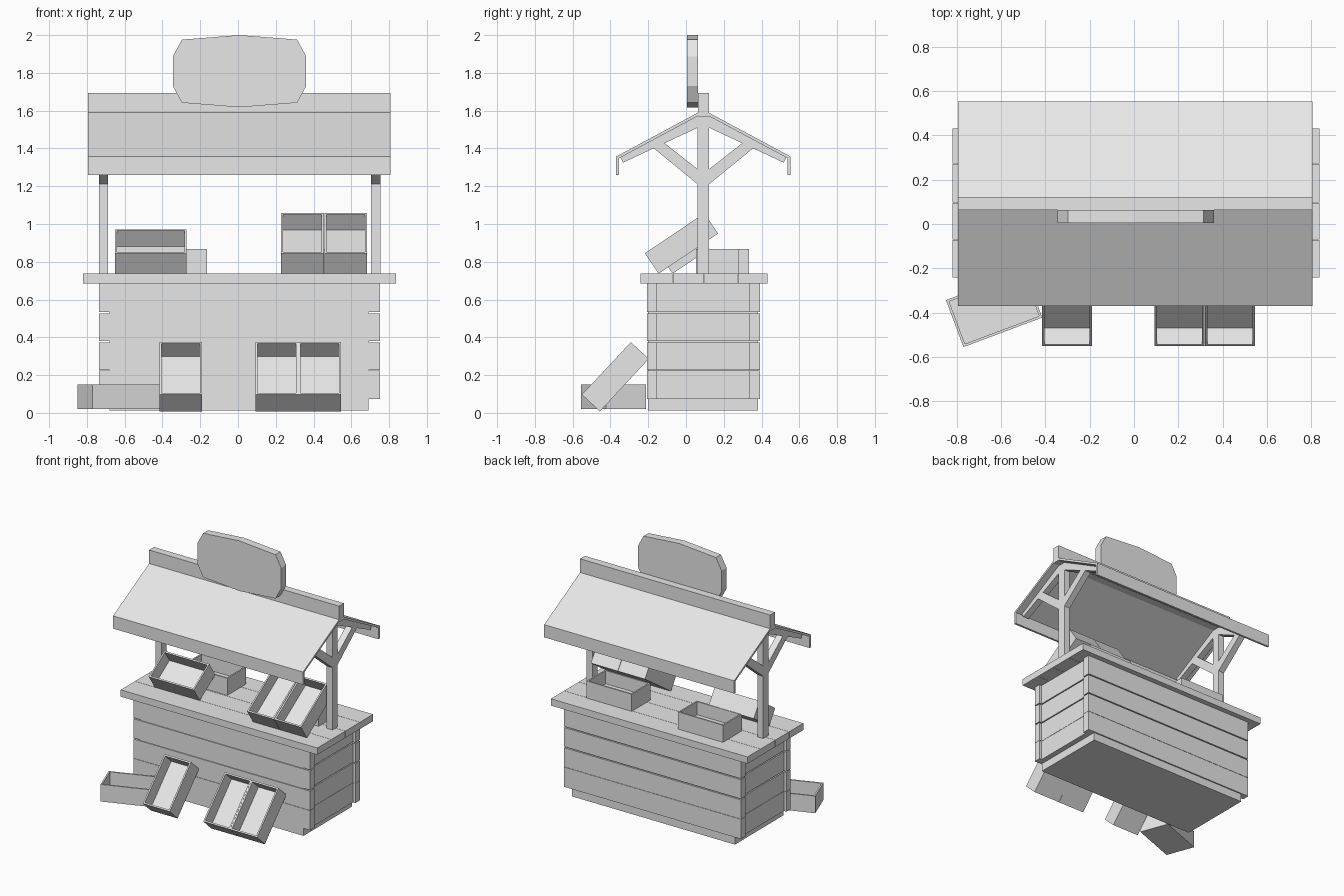
import bpy, bmesh, math

cube = bpy.data.objects.get("Cube")
if cube:
    bpy.data.objects.remove(cube, do_unlink=True)

wood = bpy.data.materials.new("pale_grey")
wood.use_nodes = True
GREY = (0.8, 0.8, 0.8, 1)
wood.diffuse_color = GREY
wood.node_tree.nodes["Principled BSDF"].inputs["Base Color"].default_value = GREY


def finish(name, bm):
    bmesh.ops.recalc_face_normals(bm, faces=bm.faces)
    mesh = bpy.data.meshes.new(name)
    bm.to_mesh(mesh)
    bm.free()
    mesh.materials.append(wood)
    obj = bpy.data.objects.new(name, mesh)
    bpy.context.collection.objects.link(obj)
    return obj


def prism(name, outline, start, end, axis="x"):
    """Extrude a flat outline along x (outline is y, z) or y (outline is x, z)."""
    bm = bmesh.new()
    if axis == "x":
        verts = [bm.verts.new((start, a, b)) for a, b in outline]
        step = (end - start, 0, 0)
    else:
        verts = [bm.verts.new((a, start, b)) for a, b in outline]
        step = (0, end - start, 0)
    face = bm.faces.new(verts)
    ext = bmesh.ops.extrude_face_region(bm, geom=[face], use_keep_orig=True)
    moved = [v for v in ext["geom"] if isinstance(v, bmesh.types.BMVert)]
    bmesh.ops.translate(bm, verts=moved, vec=step)
    return finish(name, bm)


def box(name, xs, ys, zs):
    (y0, y1), (z0, z1) = ys, zs
    return prism(name, [(y0, z0), (y1, z0), (y1, z1), (y0, z1)], *xs)


LONG, SHORT, TALL = 0.38, 0.226, 0.13


def crate(name, width, depth, loc, tilt=0, turn=0):
    """Open crate whose origin is the middle of its lower front edge."""
    bm = bmesh.new()
    bmesh.ops.create_cube(bm, size=1)
    for v in bm.verts:
        v.co = (v.co.x * width, (v.co.y + 0.5) * depth, (v.co.z + 0.5) * TALL)
    bm.normal_update()
    top = max(bm.faces, key=lambda f: f.calc_center_median().z)
    bmesh.ops.inset_region(bm, faces=[top], thickness=0.016)
    ext = bmesh.ops.extrude_face_region(bm, geom=[top])
    bmesh.ops.translate(bm, vec=(0, 0, -0.1),
                        verts=[v for v in ext["geom"] if isinstance(v, bmesh.types.BMVert)])
    if top.is_valid:
        bm.faces.remove(top)
    obj = finish(name, bm)
    obj.location = loc
    obj.rotation_euler = (math.radians(tilt), 0, math.radians(turn))


MID = 0.008     # centre line of the stall across x
RIDGE = 0.092   # centre line of the posts and roof along y

# Counter body: plinth, then four rows of boards on every side
box("plinth", (-0.68, 0.692), (-0.2, 0.382), (0.013, 0.68))
rows = [(0.074, 0.224), (0.226, 0.372), (0.38, 0.526), (0.534, 0.684)]
for i, zs in enumerate(rows):
    box(f"front_board_{i}", (-0.737, 0.753), (-0.207, -0.155), zs)
    box(f"back_board_{i}", (-0.737, 0.753), (0.337, 0.392), zs)
    box(f"right_board_{i}", (-0.717, -0.67), (-0.155, 0.337), zs)
    box(f"left_board_{i}", (0.68, 0.733), (-0.155, 0.337), zs)

# Counter top planks
edges = [-0.242, -0.071, 0.096, 0.273, 0.432]
for i, (a, b) in enumerate(zip(edges, edges[1:])):
    box(f"counter_plank_{i}", (-0.82, 0.837), (a + 0.001, b - 0.001), (0.685, 0.737))

# Posts, each with a rafter and brace to the front and back
for side, xs in (("right", (-0.737, -0.687)), ("left", (0.704, 0.754))):
    box(f"{side}_post", xs, (RIDGE - 0.031, RIDGE + 0.031), (0.735, 1.58))
    for end, s in (("front", -1), ("back", 1)):
        rafter = [(0, 1.595), (0.44, 1.355), (0.425, 1.325), (0.03, 1.51), (0, 1.51)]
        brace = [(0, 1.205), (0.03, 1.21), (0.268, 1.405), (0.208, 1.43), (0.03, 1.29), (0, 1.29)]
        prism(f"{side}_{end}_rafter", [(RIDGE + s * y, z) for y, z in rafter], *xs)
        prism(f"{side}_{end}_brace", [(RIDGE + s * y, z) for y, z in brace], *xs)

# Pitched roof with hanging edges, and the ridge beam
half = [(0.462, 1.26), (0.462, 1.357), (0, 1.605)]
under = [(0, 1.587), (0.446, 1.348), (0.446, 1.26)]
roof = ([(RIDGE - y, z) for y, z in half] + [(RIDGE + y, z) for y, z in half[1::-1]]
        + [(RIDGE + y, z) for y, z in under[::-1]] + [(RIDGE - y, z) for y, z in under[1:]])
prism("roof", roof, -0.794, 0.807)
box("ridge_beam", (-0.794, 0.807), (0.064, 0.122), (1.57, 1.693))

# Blank sign board with clipped corners
quarter = [(0, 0.191), (0.305, 0.167), (0.353, 0.079)]
right_side = quarter + [(x, -z) for x, z in quarter[::-1]]
outline = right_side + [(-x, z) for x, z in right_side[-2:0:-1]]
prism("sign_board", [(MID + x, 1.809 + z) for x, z in outline], 0.004, 0.064, "y")

# Crates on the counter: tilted displays resting on flat crates
for i, x in enumerate((0.341, 0.57)):
    crate(f"counter_tilted_crate_{i}", SHORT, LONG, (x, -0.145, 0.737), 34)
crate("counter_wide_crate", LONG, SHORT, (-0.462, -0.071, 0.737), 34)
crate("counter_flat_crate_left", LONG, SHORT, (0.452, 0.054, 0.737))
crate("counter_flat_crate_right", LONG, SHORT, (-0.355, 0.107, 0.737))

# Crates on the ground: three leaning on the front, one lying turned
for i, x in enumerate((-0.303, 0.206, 0.433)):
    crate(f"ground_leaning_crate_{i}", SHORT, LONG, (x, -0.456, 0.008), 47)
crate("ground_flat_crate", LONG, SHORT, (-0.592, -0.489, 0.02), 0, 20.5)
